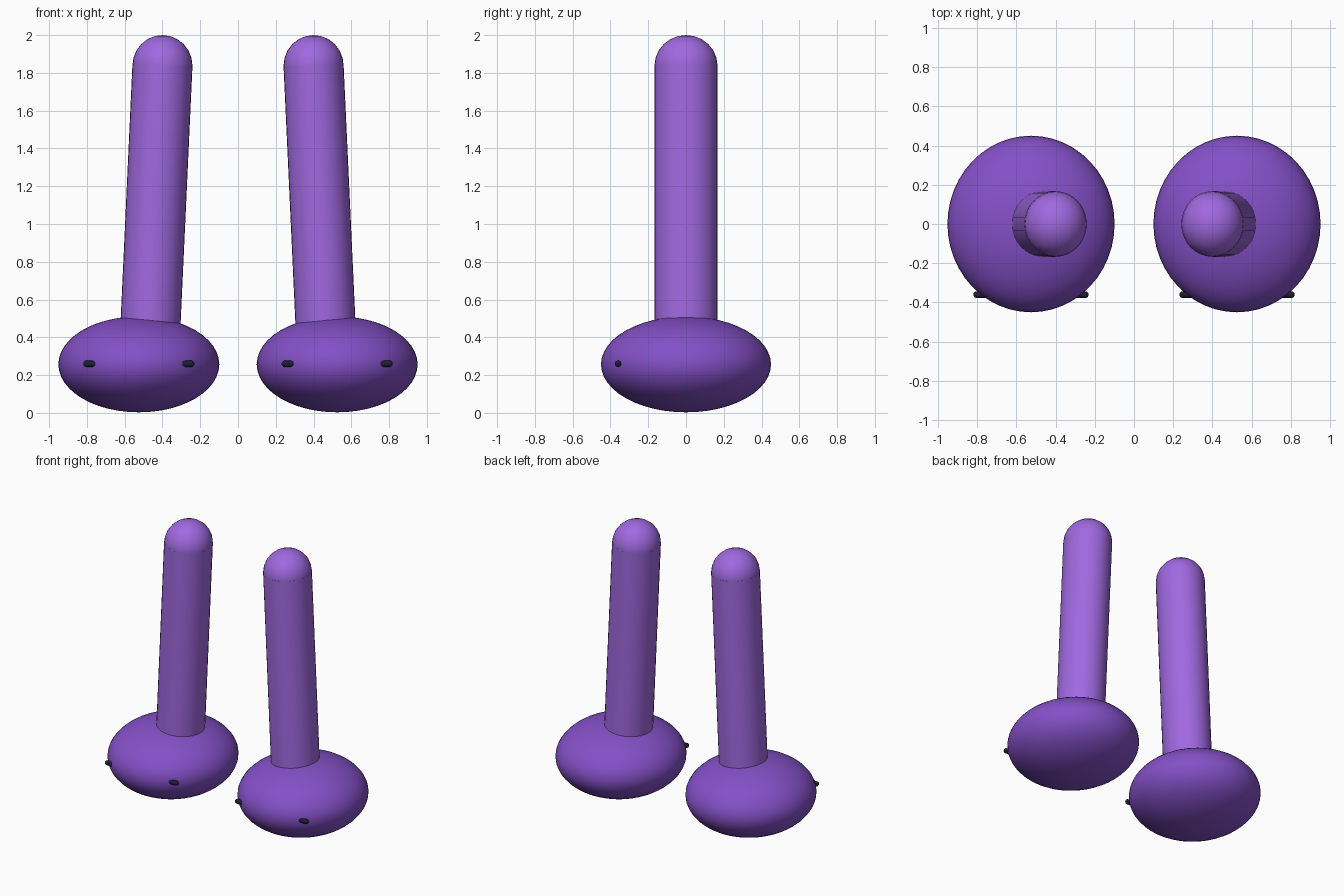
import bpy
from math import pi
from mathutils import Vector

if "Cube" in bpy.data.objects:
    bpy.data.objects.remove(bpy.data.objects["Cube"])


def material(name, rgb):
    m = bpy.data.materials.new(name)
    m.diffuse_color = (*rgb, 1)
    m.use_nodes = True
    m.node_tree.nodes["Principled BSDF"].inputs["Base Color"].default_value = m.diffuse_color
    return m


FOOT = material("deep_purple", (0.23, 0.08, 0.57))
LEG = material("light_purple", (0.35, 0.14, 0.74))
DARK = material("dark_navy", (0.01, 0.015, 0.035))


def finish(name, mat):
    ob = bpy.context.object
    ob.name = name
    ob.data.materials.append(mat)
    bpy.ops.object.shade_smooth_by_angle(angle=pi / 4)
    return ob


def ball(name, loc, radii, mat, segments=24, rings=12):
    bpy.ops.mesh.primitive_uv_sphere_add(segments=segments, ring_count=rings, location=loc)
    bpy.context.object.scale = radii
    return finish(name, mat)


def rod(name, a, b, rx, ry, mat, sides=32):
    a, b = Vector(a), Vector(b)
    bpy.ops.mesh.primitive_cylinder_add(vertices=sides, location=(a + b) / 2)
    ob = bpy.context.object
    ob.rotation_euler = Vector((0, 0, 1)).rotation_difference(b - a).to_euler()
    ob.scale = (rx, ry, (b - a).length / 2)
    return finish(name, mat)


for label, s in (("left", -1), ("right", 1)):
    # Squashed foot
    ball(f"{label}_foot", (s * 0.525, 0, 0.257), (0.426, 0.45, 0.254), FOOT, 48, 24)

    # Leaning leg with a domed top
    rod(f"{label}_leg", (s * 0.471, 0, 0.3), (s * 0.4, 0, 1.84), 0.159, 0.167, LEG)
    ball(f"{label}_leg_dome", (s * 0.4, 0, 1.838), (0.159, 0.167, 0.162), LEG, 32, 12)

    # Straight seam through the toe: only its rounded ends poke out
    x0, x1 = s * 0.525 - 0.277, s * 0.525 + 0.277
    rod(f"{label}_toe_seam", (x0, -0.36, 0.26), (x1, -0.36, 0.26), 0.017, 0.017, DARK, 16)
    for side, x in (("a", x0), ("b", x1)):
        ball(f"{label}_seam_end_{side}", (x, -0.36, 0.26), (0.017,) * 3, DARK, 16, 8)
